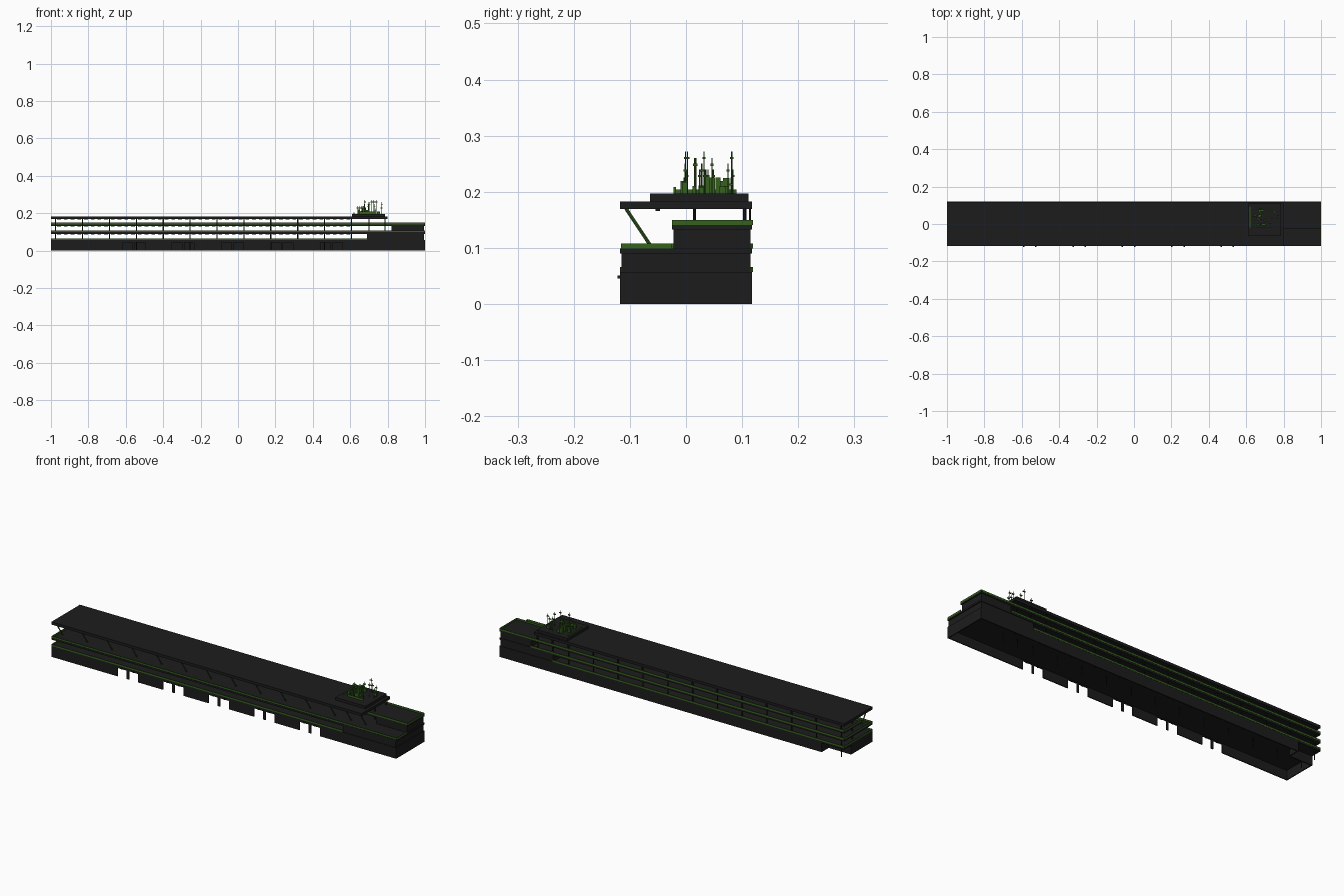
import bpy, bmesh, math, random
from mathutils import Vector, Matrix

if "Cube" in bpy.data.objects:
    bpy.data.objects.remove(bpy.data.objects["Cube"])

random.seed(4)


def material(name, rgb):
    m = bpy.data.materials.new(name)
    m.diffuse_color = (*rgb, 1)
    m.use_nodes = True
    m.node_tree.nodes["Principled BSDF"].inputs["Base Color"].default_value = m.diffuse_color
    return m


BLACK = material("black", (0.012, 0.012, 0.012))
GREEN = material("green", (0.035, 0.12, 0.012))


def make(name, mat, boxes=(), rods=()):
    """boxes: (x0, x1, y0, y1, z0, z1); rods: (start, end, radius)"""
    bm = bmesh.new()
    for x0, x1, y0, y1, z0, z1 in boxes:
        mtx = Matrix.Translation(((x0 + x1) / 2, (y0 + y1) / 2, (z0 + z1) / 2))
        mtx = mtx @ Matrix.Diagonal((x1 - x0, y1 - y0, z1 - z0, 1))
        bmesh.ops.create_cube(bm, size=1, matrix=mtx)
    for a, b, r in rods:
        a, b = Vector(a), Vector(b)
        d = b - a
        mtx = Matrix.Translation((a + b) / 2) @ d.to_track_quat('Z', 'Y').to_matrix().to_4x4()
        bmesh.ops.create_cone(bm, cap_ends=True, segments=8, radius1=r, radius2=r,
                              depth=d.length, matrix=mtx)
    me = bpy.data.meshes.new(name)
    bm.to_mesh(me)
    bm.free()
    me.materials.append(mat)
    ob = bpy.data.objects.new(name, me)
    bpy.context.collection.objects.link(ob)
    return ob


F, B = -0.118, 0.118      # front and back faces
TIER = -0.025             # front edge of the upper tier
T = 0.005                 # wall thickness
RX = -0.87                # start of the recessed back corner
RY = 0.06

# ground floor: open underneath, door openings through the front wall
doors = []
for i in range(5):
    x = -0.616 + 0.264 * i
    doors += [(x, x + 0.053), (x + 0.065, x + 0.118)]
walls, left = [], -1
for a, b in doors:
    walls += [(left, a, F, F + T, 0, 0.048), (a, b, F, F + T, 0.044, 0.048)]
    left = b
walls += [(left, 1, F, F + T, 0, 0.048),
          (RX, 1, B - T, B, 0, 0.048),
          (RX, RX + T, RY, B - T, 0, 0.048),
          (-1, RX, RY - T, RY, 0, 0.048),
          (-1, -1 + T, F + T, RY - T, 0, 0.048),
          (1 - T, 1, F + T, B - T, 0, 0.048)]
make("ground_floor_walls", BLACK, walls)

# floor slabs and roof
make("first_floor_slab", BLACK, [(-1, 1, F, B, 0.048, 0.057)])
make("second_floor_slab", BLACK, [(-1, 1, F, B, 0.090, 0.099)])
make("third_floor_slab", BLACK, [(-1, 1, TIER, B, 0.133, 0.141)])
make("roof", BLACK, [(-1, 0.8, F, B, 0.169, 0.183)])
make("roof_platform", BLACK, [(0.61, 0.785, -0.064, 0.111, 0.183, 0.197)])

# closed rooms at the right end
make("lower_end_block", BLACK, [(0.69, 0.995, F + 0.003, B - 0.003, 0.057, 0.090)])
make("upper_end_block", BLACK, [(0.82, 0.995, TIER + 0.003, B - 0.003, 0.099, 0.133)])


# thin coloured parapets round each deck
def parapet(name, y0, z0, z1, back_end, front_end, end_side):
    t = 0.002
    parts = [(-1, front_end, y0, y0 + t, z0, z1),
             (-1, back_end, B - t, B + 0.001, z0, z1),
             (-1, -1 + t, y0 + t, B - t, z0, z1)]
    if end_side:
        parts.append((1 - t, 1, y0 + t, end_side, z0, z1))
    make(name, GREEN, parts)


parapet("first_floor_parapet", F, 0.057, 0.066, 0.69, 0.69, None)
parapet("second_floor_parapet", F + 0.002, 0.099, 0.108, 0.82, 1, TIER)
parapet("third_floor_parapet", TIER, 0.141, 0.150, 1, 1, B - 0.002)

# columns, raking roof struts and ceiling fittings on a regular bay
xs = [-0.975 + 0.1438 * i for i in range(12)] + [0.70, 0.785]
cols, struts = [], []
for x in xs:
    cols += [((x, 0.105, 0), (x, 0.105, 0.169), 0.003),
             ((x, 0.114, 0.141), (x, 0.114, 0.169), 0.0015),
             ((x, 0.015, 0), (x, 0.015, 0.169), 0.0025)]
    struts.append(((x, -0.060, 0.099), (x, -0.107, 0.170), 0.003))
make("columns", BLACK, rods=cols)
make("roof_struts", GREEN, rods=struts)

fittings = []
for a, b in zip(xs[:11], xs[1:12]):
    for k in range(4):
        x = a + (b - a) * (k + 0.5) / 4
        for z, y in ((0.0865, -0.05), (0.1300, 0.05), (0.1660, -0.05)):
            fittings.append((x - 0.010, x + 0.010, y - 0.004, y + 0.004, z, z + 0.0035))
make("ceiling_fittings", BLACK, fittings)

# rooftop plant: low cabinets, screens and masts
cabinets, masts, arms = [], [], []
for i in range(14):
    x, y = random.uniform(0.635, 0.76), random.uniform(-0.01, 0.08)
    w, d = random.uniform(0.004, 0.010), random.uniform(0.003, 0.006)
    cabinets.append((x - w, x + w, y - d, y + d, 0.197, random.uniform(0.205, 0.228)))
cabinets += [(0.618, 0.622, -0.02, 0.09, 0.197, 0.204), (0.65, 0.74, -0.022, -0.018, 0.197, 0.208)]
for i in range(20):
    x, y = random.uniform(0.635, 0.77), random.uniform(-0.004, 0.084)
    h = random.choice((0.225, 0.24, 0.25, 0.26, 0.272))
    masts.append(((x, y, 0.197), (x, y, h), 0.0011))
    z = h - 0.012
    arms.append((x - 0.006, x + 0.006, y - 0.003, y + 0.003, z - 0.002, z + 0.002))
make("rooftop_cabinets", GREEN, cabinets)
make("rooftop_masts", GREEN, arms, masts)

# small lamps above the doors
make("door_lamps", BLACK, [((a + b) / 2 - 0.004, (a + b) / 2 + 0.004, F - 0.004, F, 0.045, 0.051)
                           for a, b in doors])
